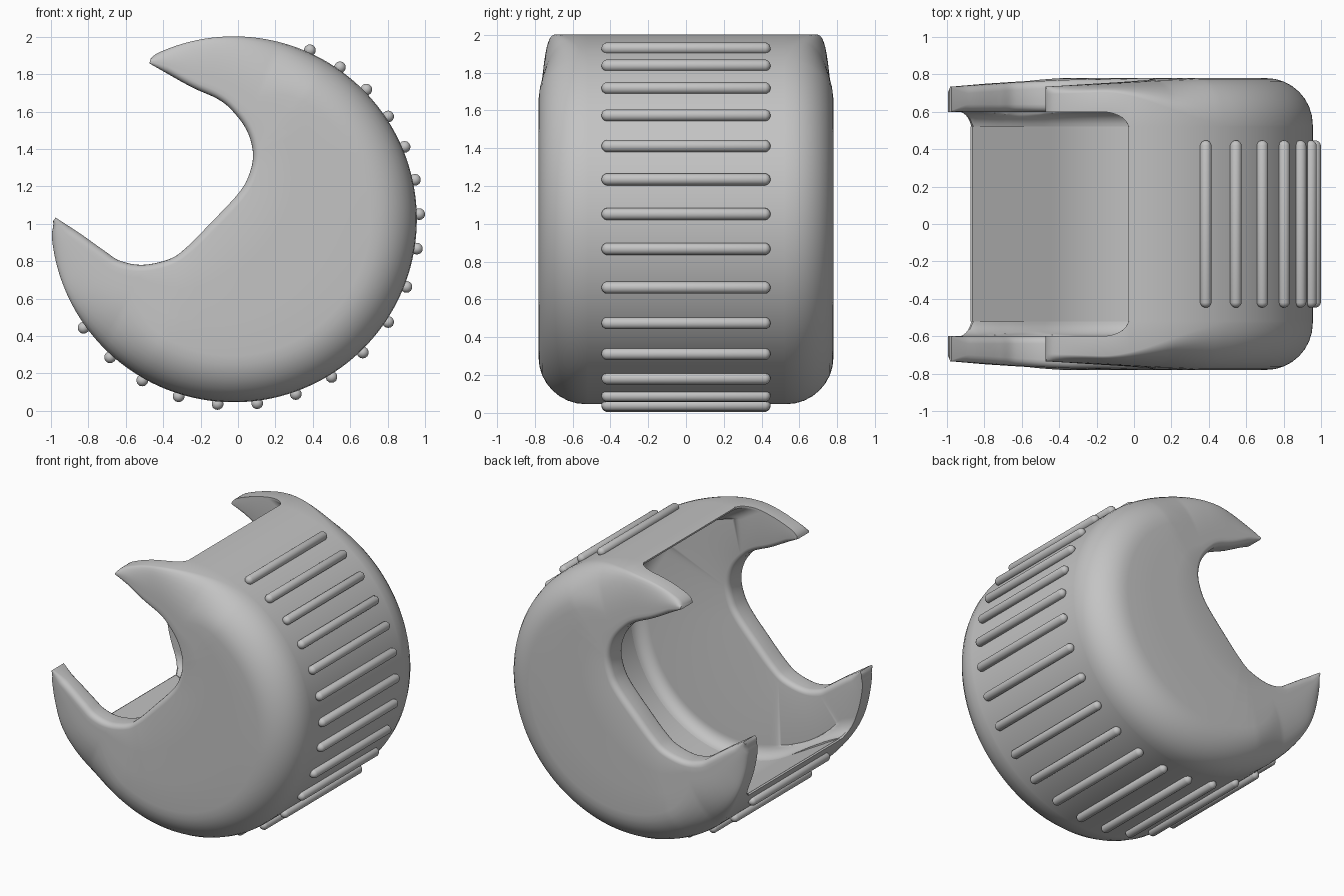
import bpy, bmesh, math
from mathutils import Vector, Matrix

if "Cube" in bpy.data.objects:
    bpy.data.objects.remove(bpy.data.objects["Cube"], do_unlink=True)

CENTRE = Vector((-0.022, 0, 1.024))
R, FILLET, HALF, INNER = 0.978, 0.25, 0.78, 0.60
CAVITY = 0.832                   # half width of the U-shaped hollow
CORNER = 0.08                    # fillet between hollow and cheeks
LIP = 0.012                      # thickness of the drum wall at its lips
AXIS = -30                       # direction of the closed side
OPEN = 180 - math.degrees(math.asin(CAVITY / (R - LIP)))

grey = bpy.data.materials.new("plain grey")
grey.diffuse_color = (0.55, 0.55, 0.55, 1)
grey.use_nodes = True
shader = next(n for n in grey.node_tree.nodes if n.type == 'BSDF_PRINCIPLED')
shader.inputs["Base Color"].default_value = (0.55, 0.55, 0.55, 1)
shader.inputs["Roughness"].default_value = 0.6


def finish(name, bm, angle=40):
    bmesh.ops.recalc_face_normals(bm, faces=bm.faces)
    mesh = bpy.data.meshes.new(name)
    bm.to_mesh(mesh)
    bm.free()
    mesh.materials.append(grey)
    obj = bpy.data.objects.new(name, mesh)
    bpy.context.collection.objects.link(obj)
    mesh.shade_smooth()
    mesh.set_sharp_from_angle(angle=math.radians(angle))
    return obj


def loft(rings):
    """Closed sections joined in order, with both ends capped."""
    bm = bmesh.new()
    rows = [[bm.verts.new(p) for p in ring] for ring in rings]
    n = len(rows[0])
    for a, b in zip(rows, rows[1:]):
        for i in range(n):
            j = (i + 1) % n
            bm.faces.new((a[i], a[j], b[j], b[i]))
    bm.faces.new(rows[0])
    bm.faces.new(rows[-1])
    return bm


def clamp(t):
    return max(0.0, min(1.0, t))


def smooth(t):
    t = clamp(t)
    return t * t * (3 - 2 * t)


def lerp(a, b, t):
    return a + (b - a) * t


def radial(deg):
    a = math.radians(deg)
    return Vector((math.cos(a), 0, math.sin(a)))


def spread(off):
    """Round on the closed side, straight sides towards the opening."""
    return math.sin(math.radians(max(90, off)))


# Mouth outline: rim angle, x, z
MOUTH = [(117.5, -.474, 1.858), (106, -.256, 1.735), (97, -.11, 1.668),
         (88, -.03, 1.604), (70, .048, 1.497), (45, .08, 1.374),
         (15, .059, 1.262), (-15, 0, 1.16), (-60, -.15, 1.0),
         (-95, -.272, .877), (-120, -.363, .813), (-138, -.507, .781),
         (-148, -.63, .802), (-156, -.715, .856), (-168, -.843, .947),
         (-179.5, -.975, 1.033)]


def mouth_samples():
    """Smooth curve through the mouth outline, paired with rim angles."""
    keys = [Vector(k) for k in MOUTH]
    keys = [2 * keys[0] - keys[1]] + keys + [2 * keys[-1] - keys[-2]]
    out = []
    for p0, p1, p2, p3 in zip(keys, keys[1:], keys[2:], keys[3:]):
        n = max(8, int((p1.x - p2.x) / 1.25))
        for i in range(n):
            t = i / n
            q = 0.5 * (2 * p1 + (p2 - p0) * t
                       + (2 * p0 - 5 * p1 + 4 * p2 - p3) * t * t
                       + (3 * p1 - p0 - 3 * p2 + p3) * t ** 3)
            out.append((lerp(p1.x, p2.x, t), q.y, q.z))
    return out + [MOUTH[-1]]


def cheek_section(deg, x, z):
    off = abs(deg - AXIS)
    tip = 0.012 * clamp((off - 144.5) / 3) ** 2      # blunted horn tips
    rim = CENTRE + (R - tip) * radial(deg)
    edge = Vector((x, 0, z))
    d = (edge - rim).length
    into = (edge - rim) / d
    slant = max(0.6, -into.dot(radial(deg)))
    round_ = 1 - smooth((off - 85) / 45)
    rr = min(0.04, 0.3 * d)
    a = lerp(0.04, FILLET, round_)
    b = min(lerp(0.4, FILLET, round_) / slant, 0.7 * d - rr / 2)

    def point(u, y, outer=0.0):
        p = rim + into * u
        s = (p - CENTRE).dot(radial(AXIS + 180))
        return Vector((p.x, y - 0.045 * outer * clamp(s / 0.8), p.z))

    # Inner corner: the part of the hollow's fillet that lies inside the rim
    reach = (R - LIP) * spread(off) - (CAVITY - CORNER)
    start = math.acos(clamp(reach / CORNER))
    corner = []
    for i in range(9):
        f = lerp(start, math.pi / 2, i / 8)
        r = (CAVITY - CORNER + CORNER * math.cos(f)) / spread(off)
        u = max(LIP, R - r) / slant + 0.001 * i
        corner.append(point(min(u, 0.3 * d + 0.001 * i),
                            INNER - CORNER + CORNER * math.sin(f)))

    quarter = [i / 8 * math.pi / 2 for i in range(9)]
    ring = [point(0, corner[0].y)]
    ring += [point(b * (1 - math.cos(f)), HALF - a + a * math.sin(f), 1)
             for f in quarter]
    ring += [point(lerp(b, d - rr, k / 3), HALF, 1) for k in (1, 2)]
    ring += [point(d - rr + rr * math.sin(f), HALF - rr + rr * math.cos(f), 1)
             for f in quarter[::2]]
    ring += [point(d - rr + rr * math.cos(f), INNER + rr - rr * math.sin(f))
             for f in quarter[::2]]
    return ring + corner[::-1]


# Crescent cheeks, with the shoulders of the drum
samples = mouth_samples()
cheeks = finish("cheeks", loft([cheek_section(*m) for m in samples]))
mirror = cheeks.modifiers.new("other side", 'MIRROR')
mirror.use_axis = (False, True, False)


# Curved drum wall between the cheeks, thinning towards its lips
def wall_section(off):
    y = INNER - CORNER
    inner = CAVITY / spread(abs(off))
    ring = []
    for r, side in ((R, -1), (R, 1), (inner, 1), (inner, -1)):
        p = CENTRE + r * radial(AXIS + off)
        ring.append(Vector((p.x, side * y, p.z)))
    return ring


offsets = [m[0] - AXIS for m in samples if abs(m[0] - AXIS) < OPEN - 0.05]
finish("drum_wall", loft([wall_section(o) for o in [OPEN] + offsets + [-OPEN]]))

# Grip ribs: round-ended bars around the drum
angles = [65.8 - 10.7 * i for i in range(8)]
angles += [angles[-1] - 12.28 * i for i in range(1, 12)]
bm = bmesh.new()
for deg in angles:
    bar = bmesh.ops.create_uvsphere(bm, u_segments=14, v_segments=9, radius=0.032)["verts"]
    for v in bar:
        v.co.z += math.copysign(0.415, v.co.z)
    bmesh.ops.rotate(bm, verts=bar, matrix=Matrix.Rotation(math.pi / 2, 3, 'X'))
    bmesh.ops.translate(bm, verts=bar, vec=CENTRE + 0.991 * radial(deg))
finish("grip_ribs", bm, 60)
